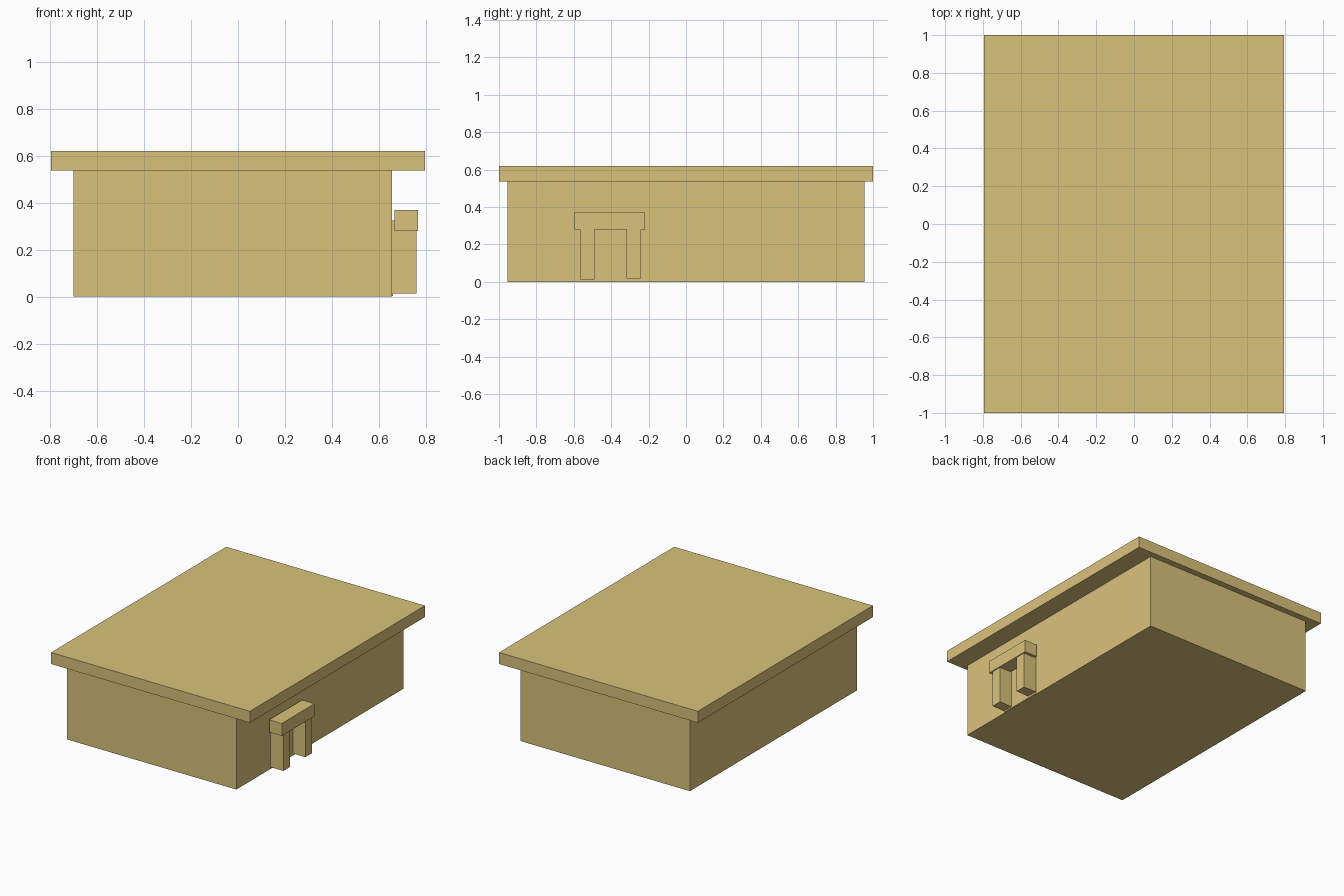
import bpy

if "Cube" in bpy.data.objects:
    bpy.data.objects.remove(bpy.data.objects["Cube"])


def box(name, x, y, z, color):
    """Axis-aligned box from (min, max) ranges."""
    spans = (x, y, z)
    bpy.ops.mesh.primitive_cube_add(size=1, location=[(a + b) / 2 for a, b in spans])
    ob = bpy.context.object
    ob.name = name
    ob.scale = [b - a for a, b in spans]
    bpy.ops.object.transform_apply(location=False, rotation=False, scale=True)
    ob.data.materials.append(color)
    return ob


sand = bpy.data.materials.new("sandstone")
sand.diffuse_color = (0.70, 0.54, 0.20, 1)
sand.use_nodes = True
sand.node_tree.nodes["Principled BSDF"].inputs["Base Color"].default_value = sand.diffuse_color

# Main building and overhanging flat roof
box("walls", (-0.70, 0.656), (-0.955, 0.955), (0, 0.54), sand)
box("roof_slab", (-0.795, 0.795), (-1, 1), (0.537, 0.62), sand)

# Doorway on the right wall: thin door panel, two posts, lintel
box("door_panel", (0.65, 0.660), (-0.565, -0.24), (0.003, 0.325), sand)
for name, y0, z0 in (("front_post", -0.567, 0.014), ("back_post", -0.317, 0.018)):
    box(name, (0.657, 0.76), (y0, y0 + 0.077), (z0, 0.325), sand)
box("lintel", (0.667, 0.767), (-0.595, -0.22), (0.28, 0.37), sand)
